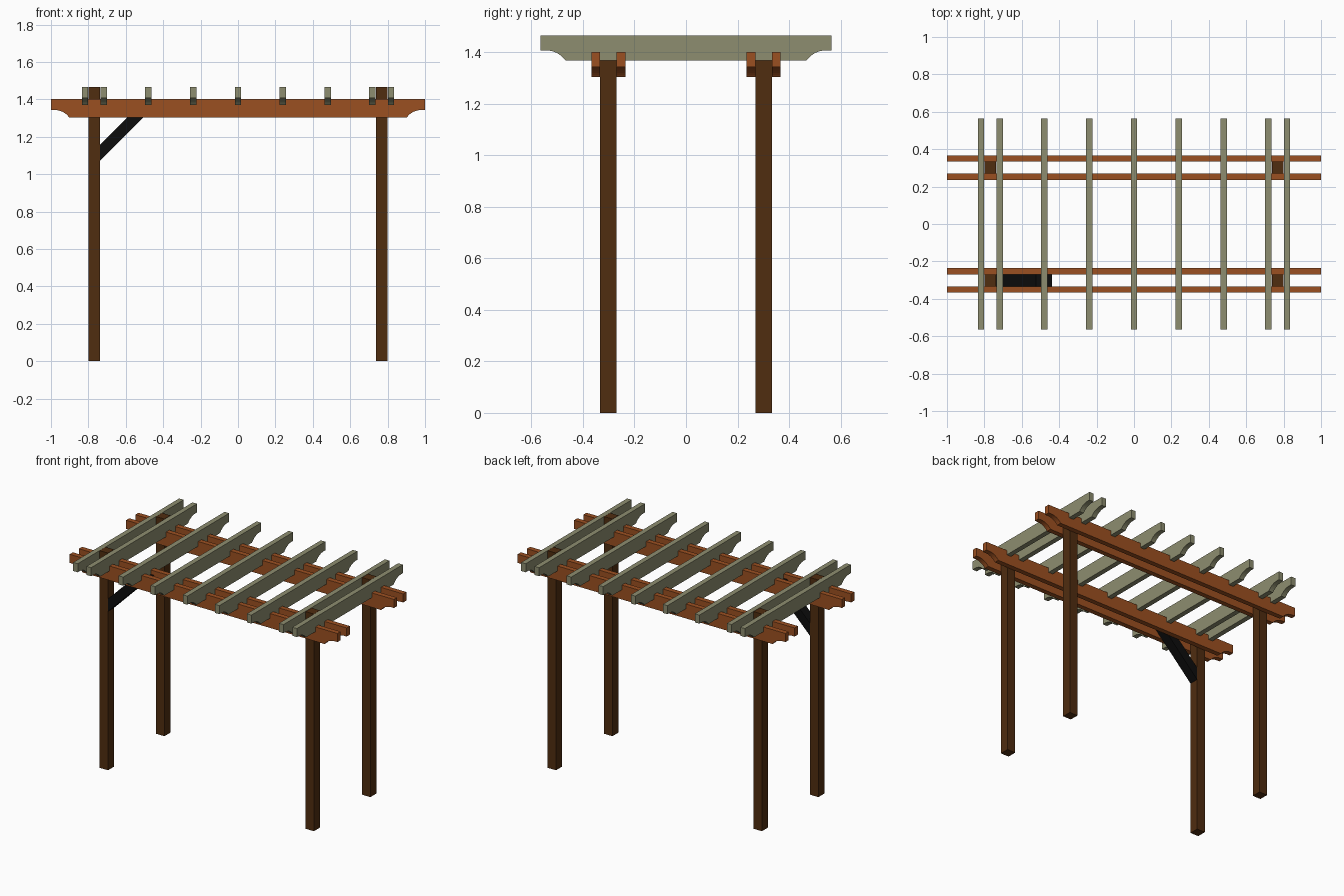
import bpy, bmesh, math
from mathutils import Vector

if "Cube" in bpy.data.objects:
    bpy.data.objects.remove(bpy.data.objects["Cube"])


def material(name, rgb):
    m = bpy.data.materials.new(name)
    m.diffuse_color = (*rgb, 1)
    m.use_nodes = True
    m.node_tree.nodes["Principled BSDF"].inputs["Base Color"].default_value = m.diffuse_color
    return m


POST = material("dark_timber", (0.08, 0.026, 0.005))
BEAM = material("red_timber", (0.33, 0.08, 0.015))
RAFTER = material("grey_green_timber", (0.27, 0.27, 0.16))
BRACE = material("black_timber", (0.004, 0.004, 0.004))


def extrude_profile(name, pts, axis, centre, thickness, mat):
    """Extrude a (run, z) profile along 'x' or 'y', centred on the given position."""
    lo = centre - thickness / 2
    bm = bmesh.new()
    if axis == 'y':
        verts = [bm.verts.new((u, lo, z)) for u, z in pts]
        step = Vector((0, thickness, 0))
    else:
        verts = [bm.verts.new((lo, u, z)) for u, z in pts]
        step = Vector((thickness, 0, 0))
    face = bm.faces.new(verts)
    ext = bmesh.ops.extrude_face_region(bm, geom=[face])
    bmesh.ops.translate(bm, vec=step, verts=[g for g in ext["geom"] if isinstance(g, bmesh.types.BMVert)])
    bmesh.ops.recalc_face_normals(bm, faces=bm.faces)
    mesh = bpy.data.meshes.new(name)
    bm.to_mesh(mesh)
    bm.free()
    mesh.materials.append(mat)
    ob = bpy.data.objects.new(name, mesh)
    bpy.context.collection.objects.link(ob)
    return ob


def plank(half, bottom, top, tip=0.039, inset=0.02, radius=0.0955, steps=8):
    """Plank side profile with a scooped cove under each end."""
    sweep = math.acos(1 - tip / radius)
    right = [(half, top), (half, bottom + tip)]
    for i in range(steps + 1):
        a = sweep * i / steps
        right.append((half - inset - radius * math.sin(a),
                      bottom + tip - radius * (1 - math.cos(a))))
    return right + [(-u, z) for u, z in reversed(right)]


# Four corner posts, running up between the doubled beams and rafters
for sx, side in ((-1, "left"), (1, "right")):
    for sy, end in ((-1, "front"), (1, "back")):
        x = sx * 0.769
        rect = [(x - 0.031, 0), (x + 0.031, 0), (x + 0.031, 1.466), (x - 0.031, 1.466)]
        extrude_profile(f"{end}_{side}_post", rect, 'y', sy * 0.301, 0.064, POST)

# Doubled beams clamping each row of posts
for sy, end in ((-1, "front"), (1, "back")):
    for y, place in ((0.252, "inner"), (0.350, "outer")):
        extrude_profile(f"{end}_{place}_beam", plank(1.0, 1.304, 1.401), 'y', sy * y, 0.034, BEAM)

# Rafters: seven evenly spaced, plus one outside each row of posts
rafter_x = [-0.818] + [0.2395 * k for k in range(-3, 4)] + [0.818]
for i, x in enumerate(rafter_x):
    extrude_profile(f"rafter_{i + 1}", plank(0.565, 1.369, 1.466), 'x', x, 0.034, RAFTER)

# Single diagonal brace at the front left post
brace = [(-0.738, 1.072), (-0.438, 1.372), (-0.523, 1.372), (-0.738, 1.157)]
extrude_profile("diagonal_brace", brace, 'y', -0.301, 0.064, BRACE)
